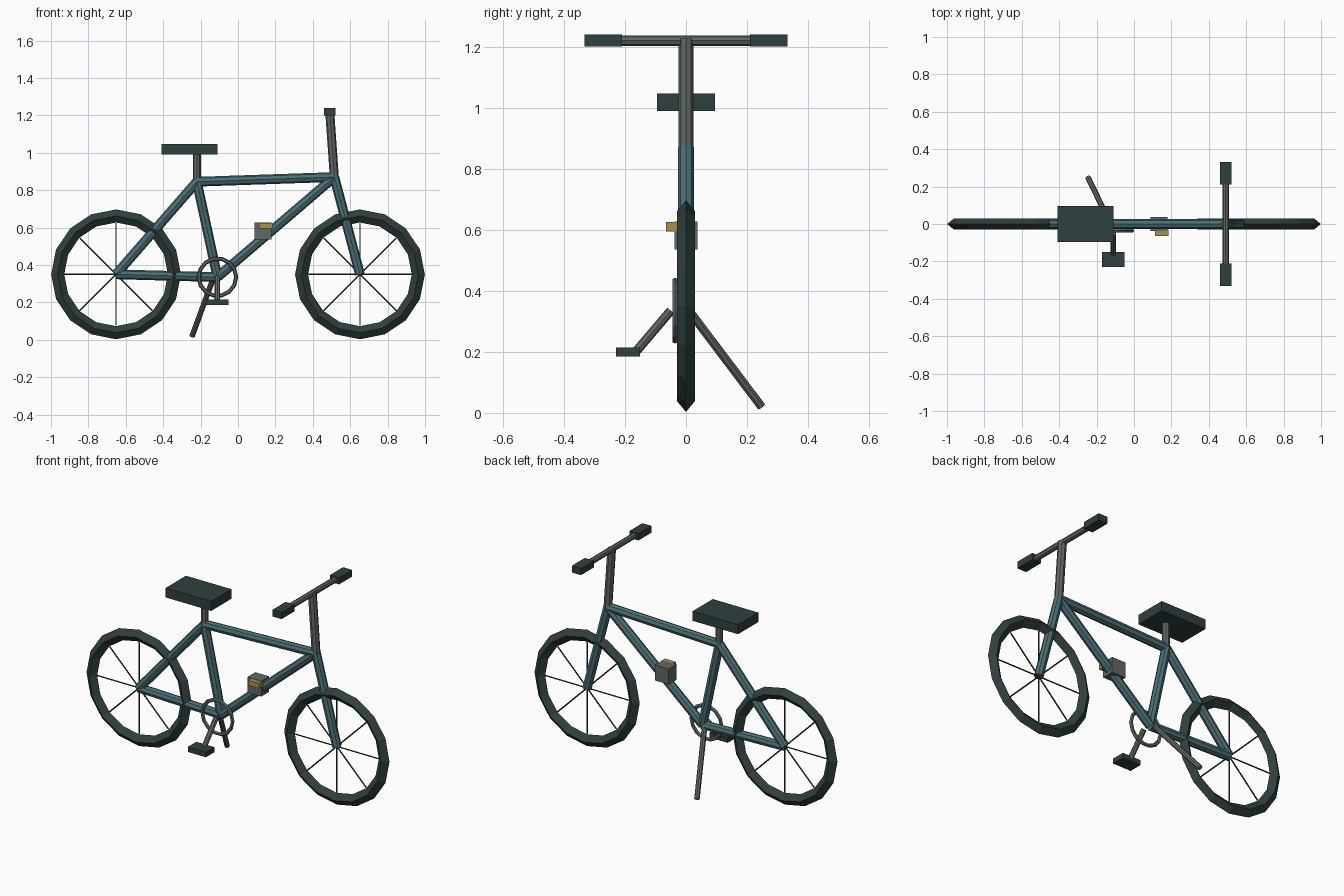
import bpy, bmesh, math
from mathutils import Vector, Matrix

if "Cube" in bpy.data.objects:
    bpy.data.objects.remove(bpy.data.objects["Cube"])


def material(name, rgb):
    m = bpy.data.materials.new(name)
    m.diffuse_color = (*rgb, 1)
    m.use_nodes = True
    m.node_tree.nodes["Principled BSDF"].inputs["Base Color"].default_value = m.diffuse_color
    return m


TEAL = material("teal_paint", (0.07, 0.16, 0.18))
DARK = material("dark_rubber", (0.03, 0.05, 0.05))
METAL = material("dull_metal", (0.12, 0.14, 0.13))
GOLD = material("brass", (0.40, 0.28, 0.08))


def finish(name, bm, mat):
    bmesh.ops.recalc_face_normals(bm, faces=bm.faces)
    me = bpy.data.meshes.new(name)
    bm.to_mesh(me)
    bm.free()
    ob = bpy.data.objects.new(name, me)
    me.materials.append(mat)
    bpy.context.collection.objects.link(ob)
    return ob


def add_tube(bm, a, b, r, sides):
    a, b = Vector(a), Vector(b)
    d = b - a
    mat = Matrix.Translation((a + b) / 2) @ d.to_track_quat('Z', 'Y').to_matrix().to_4x4()
    bmesh.ops.create_cone(bm, cap_ends=True, segments=sides, radius1=r, radius2=r,
                          depth=d.length, matrix=mat)


def tube(name, a, b, r, mat, sides=8):
    bm = bmesh.new()
    add_tube(bm, a, b, r, sides)
    return finish(name, bm, mat)


def box(name, lo, hi, mat):
    lo, hi = Vector(lo), Vector(hi)
    bm = bmesh.new()
    bmesh.ops.create_cube(bm, size=1, matrix=Matrix.Translation((lo + hi) / 2)
                          @ Matrix.Diagonal((*(hi - lo), 1)))
    return finish(name, bm, mat)


def ring(name, centre, radius, radial, width, segs, sides, mat):
    """Upright ring in the xz plane with an elliptical polygon section."""
    bm = bmesh.new()
    loops = []
    for i in range(segs):
        t = 2 * math.pi * i / segs
        loop = []
        for j in range(sides):
            p = 2 * math.pi * j / sides
            r = radius + radial * math.cos(p)
            loop.append(bm.verts.new(Vector(centre) + Vector(
                (r * math.cos(t), width * math.sin(p), r * math.sin(t)))))
        loops.append(loop)
    for i in range(segs):
        a, b = loops[i], loops[(i + 1) % segs]
        for j in range(sides):
            k = (j + 1) % sides
            bm.faces.new((a[j], a[k], b[k], b[j]))
    return finish(name, bm, mat)


# Main frame joints
rear, front = (-0.652, 0, 0.35), (0.652, 0, 0.35)
crank, seat, head = (-0.11, 0, 0.335), (-0.22, 0, 0.845), (0.515, 0, 0.87)

# Wheels: tyre and eight spokes
for side, hub in (("rear", rear), ("front", front)):
    ring(side + "_tyre", hub, 0.312, 0.035, 0.029, 16, 4, DARK)
    bm = bmesh.new()
    for i in range(4):
        t = math.pi * i / 4
        d = Vector((math.cos(t), 0, math.sin(t))) * 0.275
        add_tube(bm, Vector(hub) - d, Vector(hub) + d, 0.004, 6)
    finish(side + "_spokes", bm, DARK)

# Frame tubes
for name, a, b in (("top_tube", seat, head), ("down_tube", head, crank),
                   ("seat_tube", seat, crank), ("chain_stay", rear, crank),
                   ("seat_stay", rear, seat), ("fork", head, front)):
    tube(name, a, b, 0.026, TEAL)

# Saddle
tube("seat_post", seat, (-0.22, 0, 1.0), 0.021, METAL)
box("seat", (-0.41, -0.095, 0.99), (-0.11, 0.095, 1.047), DARK)

# Handlebar and grips
tube("stem", head, (0.49, 0, 1.225), 0.024, METAL)
tube("handlebar", (0.49, -0.32, 1.22), (0.49, 0.32, 1.22), 0.017, METAL)
for side, s in (("left", 1), ("right", -1)):
    y = sorted((0.21 * s, 0.332 * s))
    box(side + "_grip", (0.46, y[0], 1.2), (0.52, y[1], 1.24), DARK)

# Chainring, crank arm and pedal
ring("chainring", (-0.11, -0.036, 0.335), 0.1, 0.011, 0.01, 14, 6, METAL)
tube("crank_arm", (-0.11, -0.05, 0.335), (-0.11, -0.165, 0.2), 0.015, METAL)
box("pedal", (-0.17, -0.23, 0.185), (-0.05, -0.15, 0.215), DARK)

# Kickstand
tube("kickstand", (-0.13, 0.01, 0.335), (-0.245, 0.247, 0.021), 0.015, METAL)

# Small case with brass plate on the down tube
box("case", (0.088, -0.037, 0.535), (0.18, 0.037, 0.627), METAL)
box("brass_plate", (0.113, -0.065, 0.594), (0.184, -0.03, 0.625), GOLD)
